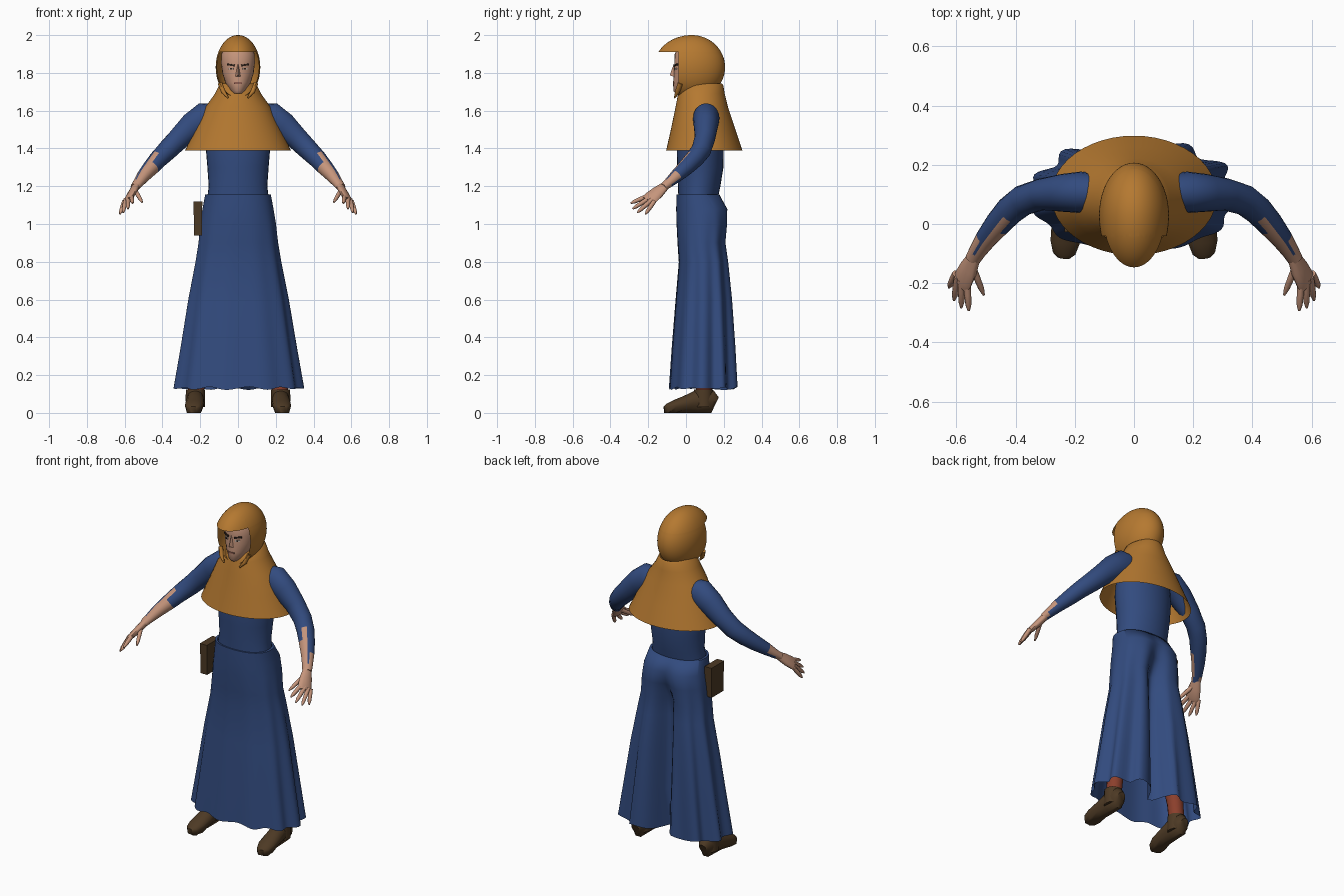
import bpy, bmesh
from math import sin, cos, pi, exp, copysign, radians
from mathutils import Vector, Matrix

cube = bpy.data.objects.get("Cube")
if cube:
    bpy.data.objects.remove(cube, do_unlink=True)


def material(name, rgb):
    m = bpy.data.materials.new(name)
    m.use_nodes = True
    m.diffuse_color = (*rgb, 1)
    m.node_tree.nodes["Principled BSDF"].inputs["Base Color"].default_value = (*rgb, 1)
    return m


OCHRE = material("ochre cloth", (0.46, 0.19, 0.03))
BLUE = material("blue cloth", (0.032, 0.07, 0.21))
SKIN = material("skin", (0.56, 0.30, 0.20))
LEATHER = material("brown leather", (0.075, 0.042, 0.018))
RED = material("red hose", (0.26, 0.05, 0.025))
DARK = material("dark hair", (0.03, 0.018, 0.013))
WHITE = material("eye white", (0.5, 0.42, 0.36))
LIP = material("lip", (0.27, 0.11, 0.08))


def finish(name, bm, mats, angle=50, rule=None, fix=True):
    if fix:
        bmesh.ops.recalc_face_normals(bm, faces=bm.faces)
    bm.normal_update()
    for f in bm.faces:
        f.smooth = True
        if rule:
            f.material_index = rule(f.calc_center_median(), f.normal)
    me = bpy.data.meshes.new(name)
    bm.to_mesh(me)
    bm.free()
    for m in mats:
        me.materials.append(m)
    me.set_sharp_from_angle(angle=radians(angle))
    ob = bpy.data.objects.new(name, me)
    bpy.context.collection.objects.link(ob)
    return ob


def loft(name, rings, mats, caps=True, **kw):
    """Skin a list of equal closed rings."""
    bm = bmesh.new()
    rows = [[bm.verts.new(p) for p in r] for r in rings]
    n = len(rows[0])
    for a, b in zip(rows, rows[1:]):
        for i in range(n):
            j = (i + 1) % n
            bm.faces.new((a[i], a[j], b[j], b[i]))
    if caps:
        bm.faces.new(rows[0][::-1])
        bm.faces.new(rows[-1])
    return finish(name, bm, mats, **kw)


def oval(z, rx, y0, y1, n=32, x=0):
    """Level ring from front y0 to back y1."""
    c, r = (y0 + y1) / 2, (y1 - y0) / 2
    return [Vector((x + rx * cos(2 * pi * i / n), c + r * sin(2 * pi * i / n), z)) for i in range(n)]


def tube(name, path, mats, s=1, up=(0, 0, 1), n=12, **kw):
    """Path points are (x, y, z, half width, half height); s mirrors x."""
    pts = [Vector((s * p[0], p[1], p[2])) for p in path]
    up = Vector((s * up[0], up[1], up[2]))
    rings = []
    for k, p in enumerate(pts):
        t = (pts[min(k + 1, len(pts) - 1)] - pts[max(k - 1, 0)]).normalized()
        u = t.cross(up).normalized()
        v = u.cross(t)
        a, b = path[k][3:]
        rings.append([p + u * a * cos(2 * pi * i / n) + v * b * sin(2 * pi * i / n) for i in range(n)])
    return loft(name, rings, mats, **kw)


def block(name, loc, size, mat, rot=(0, 0, 0), taper=1):
    bm = bmesh.new()
    bmesh.ops.create_cube(bm, size=1)
    for v in bm.verts:
        if v.co.z < 0:
            v.co.x *= taper
            v.co.y *= taper
        v.co = Vector((v.co.x * size[0], v.co.y * size[1], v.co.z * size[2]))
    ob = finish(name, bm, [mat], angle=20)
    ob.location, ob.rotation_euler = loc, rot
    return ob


# Hood: egg shape with the face opening cut out under a peaked brim
bm = bmesh.new()
bmesh.ops.create_uvsphere(bm, u_segments=48, v_segments=32, radius=1)
for v in bm.verts:
    x, y, z = v.co
    v.co = Vector((x * 0.118, 0.03 + y * (0.2 if y < 0 else 0.177), 1.83 + z * 0.17))
for co, no in (((0, -0.04, 0), (0, 1, 0)), ((0, 0, 1.91), (0, 0, 1))):
    bmesh.ops.bisect_plane(bm, geom=bm.verts[:] + bm.edges[:] + bm.faces[:],
                           plane_co=co, plane_no=no, dist=1e-5)
opening = [f for f in bm.faces
           if f.calc_center_median().y < -0.04 and f.calc_center_median().z < 1.91]
bmesh.ops.delete(bm, geom=opening, context="FACES")
finish("hood", bm, [OCHRE])
for s in (1, -1):
    tube("hood_tip", [(0.095, -0.03, 1.745, 0.012, 0.014), (0.078, -0.045, 1.7, 0.012, 0.013),
                      (0.052, -0.06, 1.668, 0.004, 0.004)], [OCHRE], s, up=(0, 1, 0), n=8)

# Shoulder cape
loft("cape", [oval(*r, n=48) for r in (
    (1.745, 0.085, -0.01, 0.19), (1.735, 0.1, -0.03, 0.197), (1.69, 0.122, -0.042, 0.205),
    (1.62, 0.172, -0.055, 0.222), (1.5, 0.228, -0.08, 0.262), (1.39, 0.28, -0.105, 0.298))],
    [OCHRE], caps=False)

# Head, nose and painted features
loft("head", [oval(*r, n=24) for r in (
    (1.69, 0.028, -0.055, 0.06), (1.705, 0.042, -0.067, 0.08), (1.75, 0.068, -0.068, 0.1),
    (1.8, 0.083, -0.064, 0.11), (1.85, 0.089, -0.062, 0.11), (1.9, 0.088, -0.06, 0.11),
    (1.95, 0.07, -0.03, 0.1))], [SKIN])
loft("neck", [oval(z, 0.055, -0.01, 0.11, 16) for z in (1.6, 1.76)], [SKIN])
bm = bmesh.new()
nose = [bm.verts.new(p) for p in ((0, -0.064, 1.85), (-0.017, -0.058, 1.778), (0.017, -0.058, 1.778),
                                  (0, -0.086, 1.787))]
for tri in ((0, 1, 3), (0, 3, 2), (1, 2, 3)):
    bm.faces.new([nose[i] for i in tri])
finish("nose", bm, [SKIN])
block("mouth", (0, -0.066, 1.746), (0.042, 0.008, 0.009), LIP)
for s in (1, -1):
    block("eye_white", (s * 0.036, -0.055, 1.822), (0.026, 0.008, 0.01), WHITE, (0, 0, s * 0.42))
    block("iris", (s * 0.035, -0.0565, 1.822), (0.01, 0.008, 0.01), DARK, (0, 0, s * 0.42))
    block("eyebrow", (s * 0.038, -0.0545, 1.842), (0.042, 0.009, 0.009), DARK, (0, -s * 0.15, s * 0.42))

# Bodice
loft("bodice", [oval(*r) for r in (
    (1.12, 0.165, -0.04, 0.165), (1.2, 0.155, -0.042, 0.182), (1.3, 0.162, -0.046, 0.198),
    (1.42, 0.172, -0.05, 0.2), (1.54, 0.165, -0.035, 0.19), (1.62, 0.1, 0, 0.16))], [BLUE])


# Skirt: folds deepen toward the hem, with a deep pleat at the back
def skirt_ring(z, rx, y0, y1, fold, dent, n=110):
    ring = []
    c, r = (y0 + y1) / 2, (y1 - y0) / 2
    for i in range(n):
        a = 2 * pi * i / n
        f = 1 + fold * (0.6 + 0.4 * sin(a)) * cos(11 * a + 0.4)
        x = rx * f * copysign(abs(cos(a)) ** 0.88, cos(a))
        y = c + r * f * copysign(abs(sin(a)) ** 0.88, sin(a))
        if sin(a) > 0:
            y -= dent * exp(-(x / 0.055) ** 2)
        ring.append(Vector((x, y, z + fold * 0.1 * sin(a) * cos(11 * a))))
    return ring


loft("skirt", [skirt_ring(*r) for r in (
    (1.155, 0.16, -0.042, 0.17, 0, 0), (1.155, 0.174, -0.05, 0.178, 0, 0),
    (1.08, 0.188, -0.052, 0.228, 0, 0.015), (1.0, 0.2, -0.05, 0.23, 0.01, 0.04),
    (0.9, 0.21, -0.045, 0.22, 0.02, 0.08), (0.8, 0.225, -0.038, 0.232, 0.035, 0.1),
    (0.6, 0.262, -0.055, 0.25, 0.05, 0.125), (0.35, 0.3, -0.075, 0.265, 0.07, 0.145),
    (0.13, 0.335, -0.09, 0.275, 0.085, 0.155))], [BLUE], caps=False, angle=70)

# Belt pouch on the right hip
block("pouch", (-0.212, 0.033, 1.03), (0.046, 0.12, 0.18), LEATHER, taper=0.92)


# Bare skin shows on the inner side of the forearm, below the open cuff
def sleeve_rule(c, n):
    inner = n.dot(Vector((copysign(0.62, -c.x), -0.68, 0.3)))
    return int(abs(c.x) > 0.535 or (abs(c.x) > 0.43 and inner > 0.3))


ARM = [(0.1, 0.105, 1.565, 0.06, 0.07), (0.18, 0.107, 1.56, 0.07, 0.083),
       (0.24, 0.105, 1.52, 0.064, 0.072), (0.31, 0.1, 1.455, 0.054, 0.06),
       (0.375, 0.08, 1.39, 0.052, 0.054), (0.42, 0.045, 1.345, 0.049, 0.049),
       (0.46, 0, 1.3, 0.044, 0.043), (0.5, -0.05, 1.255, 0.036, 0.035),
       (0.53, -0.095, 1.215, 0.029, 0.025), (0.545, -0.12, 1.195, 0.026, 0.021)]
PALM = [(0.54, -0.112, 1.2, 0.025, 0.02), (0.558, -0.15, 1.168, 0.038, 0.02),
        (0.577, -0.187, 1.138, 0.043, 0.017), (0.587, -0.203, 1.124, 0.038, 0.01)]
FINGERS = {"index_finger": ((0.563, -0.215, 1.143), (0.558, -0.293, 1.11)),
           "middle_finger": ((0.582, -0.205, 1.13), (0.583, -0.283, 1.08)),
           "ring_finger": ((0.597, -0.192, 1.118), (0.608, -0.258, 1.06)),
           "little_finger": ((0.606, -0.175, 1.11), (0.625, -0.215, 1.052)),
           "thumb": ((0.543, -0.15, 1.175), (0.507, -0.24, 1.115))}
FOOT = [(0.225, 0.16, 0.055, 0.025, 0.03), (0.225, 0.14, 0.065, 0.042, 0.055),
        (0.226, 0.06, 0.066, 0.046, 0.056), (0.228, 0, 0.051, 0.05, 0.041),
        (0.232, -0.06, 0.039, 0.05, 0.029), (0.236, -0.1, 0.029, 0.038, 0.019),
        (0.238, -0.115, 0.025, 0.02, 0.01)]
PALM_UP = (0.685, -0.126, 0.58)

for s, side in ((1, "left"), (-1, "right")):
    # Arms and hands
    tube(side + "_arm", ARM, [BLUE, SKIN], s, n=20, rule=sleeve_rule)
    tube(side + "_palm", PALM, [SKIN], s, PALM_UP)
    for name, (a, b) in FINGERS.items():
        a, b = Vector(a), Vector(b)
        path = [(*a.lerp(b, t), r, r) for t, r in ((-0.2, 0.012), (0.3, 0.012), (0.75, 0.01), (1, 0.004))]
        tube(side + "_" + name, path, [SKIN], s, PALM_UP, n=8)
    # Legs and shoes
    loft(side + "_leg", [oval(z, r, 0.095 - r, 0.095 + r, 16, s * x) for z, r, x in (
        (0.08, 0.042, 0.226), (0.2, 0.045, 0.215), (0.45, 0.062, 0.17), (0.8, 0.075, 0.11))], [RED])
    loft(side + "_shoe_collar", [oval(z, r, 0.093 - r, 0.093 + r, 16, s * 0.226) for z, r in (
        (0.03, 0.05), (0.08, 0.051), (0.125, 0.05))], [LEATHER])
    # Flatten the sole onto the floor
    shoe = tube(side + "_shoe", FOOT, [LEATHER], s, n=16)
    for v in shoe.data.vertices:
        if v.co.z < 0.022:
            v.co.z = 0.0
